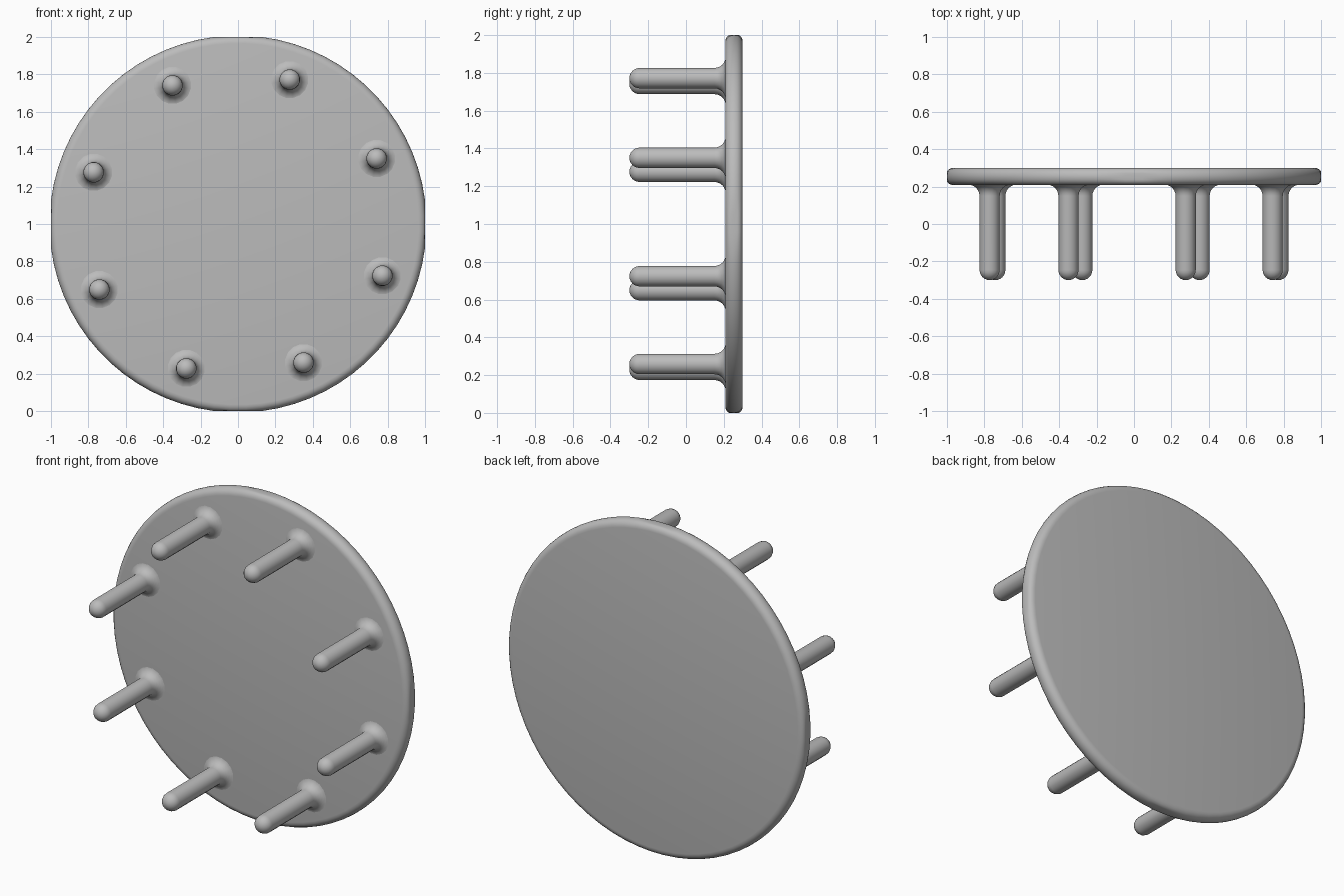
import bpy, bmesh, math

if "Cube" in bpy.data.objects:
    bpy.data.objects.remove(bpy.data.objects["Cube"])

grey = bpy.data.materials.new("plain grey")
grey.diffuse_color = (0.5, 0.5, 0.5, 1)
grey.use_nodes = True
grey.node_tree.nodes["Principled BSDF"].inputs["Base Color"].default_value = grey.diffuse_color


def lathe(name, profile, segments, x=0.0, z=1.0, limit=None):
    """Revolve (radius, y) points about an axis parallel to y."""
    bm = bmesh.new()
    rings = []
    for r, y in profile:
        if r == 0:
            rings.append([bm.verts.new((x, y, z))] * segments)
            continue
        ring = []
        for i in range(segments):
            a = 2 * math.pi * (i + 0.5) / segments
            dx, dz = r * math.cos(a), r * math.sin(a)
            if limit:
                dx = max(-limit, min(limit, dx))
                dz = max(-limit, min(limit, dz))
            ring.append(bm.verts.new((x + dx, y, z + dz)))
        rings.append(ring)
    for a, b in zip(rings, rings[1:]):
        for i in range(segments):
            j = (i + 1) % segments
            quad = [a[i], a[j], b[j], b[i]]
            bm.faces.new(list(dict.fromkeys(quad)))
    bmesh.ops.recalc_face_normals(bm, faces=bm.faces)
    mesh = bpy.data.meshes.new(name)
    bm.to_mesh(mesh)
    bm.free()
    mesh.materials.append(grey)
    obj = bpy.data.objects.new(name, mesh)
    bpy.context.collection.objects.link(obj)
    bpy.ops.object.select_all(action='DESELECT')
    obj.select_set(True)
    bpy.context.view_layer.objects.active = obj
    bpy.ops.object.shade_smooth_by_angle(angle=math.radians(40))
    return obj


def arc(cr, cy, radius, start, end, steps):
    """Points of an arc in the (radius, y) plane, angles in degrees."""
    pts = []
    for i in range(steps + 1):
        a = math.radians(start + (end - start) * i / steps)
        pts.append((cr + radius * math.cos(a), cy + radius * math.sin(a)))
    return pts


# Round board with a soft rim, slightly flattened at its four extremes
FRONT, BACK, SOFT = 0.208, 0.30, 0.042
rim = (arc(1.008 - SOFT, FRONT + SOFT, SOFT, -90, 0, 5)
       + arc(1.008 - SOFT, BACK - SOFT, SOFT, 0, 90, 5))
lathe("board", [(0, FRONT)] + rim + [(0, BACK)], 72, limit=1.0)

# Eight pegs with domed tips and flared roots
PEG, FLARE = 0.055, 0.06
tip = [(0, -0.30)] + arc(0, -0.30 + PEG, PEG, -90, 0, 6)[1:]
root = arc(PEG + FLARE, FRONT + 0.002 - FLARE, FLARE, 180, 90, 6)
for k in range(8):
    a = math.radians(25.3 + 45 * k)
    lathe("peg_%d" % (k + 1), tip + root, 16,
          0.82 * math.cos(a), 1 + 0.82 * math.sin(a))
